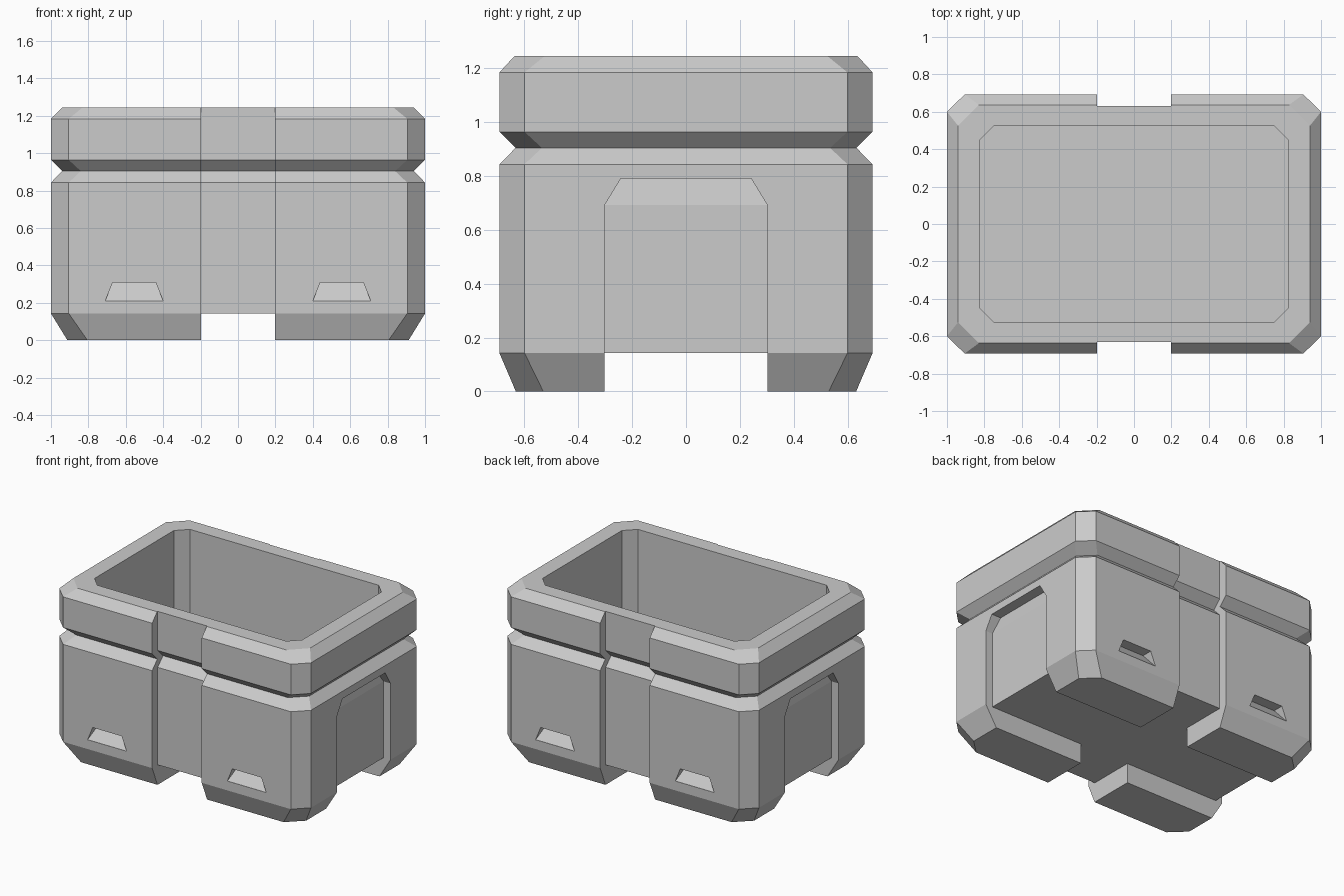
import bpy, bmesh

if "Cube" in bpy.data.objects:
    bpy.data.objects.remove(bpy.data.objects["Cube"])


def make_object(name, rings):
    """Closed solid lofted through rings of equal point count."""
    bm = bmesh.new()
    loops = [[bm.verts.new(p) for p in ring] for ring in rings]
    for a, b in zip(loops, loops[1:]):
        for i in range(len(a)):
            j = (i + 1) % len(a)
            bm.faces.new((a[i], a[j], b[j], b[i]))
    bm.faces.new(loops[0])
    bm.faces.new(loops[-1])
    bmesh.ops.recalc_face_normals(bm, faces=bm.faces)
    mesh = bpy.data.meshes.new(name)
    bm.to_mesh(mesh)
    bm.free()
    ob = bpy.data.objects.new(name, mesh)
    bpy.context.collection.objects.link(ob)
    return ob


def octagon(x, y, cx, cy, z):
    """Rectangle with cut corners; cx, cy are where the cuts start."""
    return [(x, -cy, z), (x, cy, z), (cx, y, z), (-cx, y, z),
            (-x, cy, z), (-x, -cy, z), (-cx, -y, z), (cx, -y, z)]


def rect(x0, x1, y0, y1, z):
    return [(x0, y0, z), (x1, y0, z), (x1, y1, z), (x0, y1, z)]


def cut(target, rings):
    cutter = make_object("cutter", rings)
    cutter.hide_render = True
    mod = target.modifiers.new("cut", 'BOOLEAN')
    mod.operation = 'DIFFERENCE'
    mod.solver = 'EXACT'
    mod.object = cutter
    bpy.context.view_layer.objects.active = target
    bpy.ops.object.modifier_apply(modifier=mod.name)
    bpy.data.objects.remove(cutter, do_unlink=True)


# Outer shell: bevelled foot, V groove, bevelled rim
full = (1.0, 0.693, 0.905, 0.60)
crate = make_object("crate_body", [
    octagon(0.912, 0.632, 0.805, 0.53, 0.0),
    octagon(*full, 0.143),
    octagon(*full, 0.843),
    octagon(0.94, 0.633, 0.84, 0.535, 0.904),
    octagon(*full, 0.964),
    octagon(*full, 1.184),
    octagon(0.94, 0.637, 0.83, 0.525, 1.245)])

# Open interior
inner = (0.825, 0.525, 0.75, 0.45)
cut(crate, [octagon(*inner, 0.22), octagon(*inner, 1.4)])

# Centre channel on front, back and underside; the groove continues inside it
half = [(0.9, -0.1), (0.9, 1.4), (0.63, 1.4), (0.63, 0.964),
        (0.57, 0.904), (0.63, 0.843), (0.63, 0.143)]
profile = half + [(-y, z) for y, z in reversed(half)]
cut(crate, [[(x, y, z) for y, z in profile] for x in (-0.197, 0.197)])

# Cross channel underneath, leaving four corner feet
cut(crate, [rect(-1.2, 1.2, -0.302, 0.302, -0.1),
            rect(-1.2, 1.2, -0.302, 0.302, 0.143)])

for s in (-1, 1):
    # Recessed side panel with narrowing top
    cut(crate, [rect(s * 0.945, s * 1.2, -0.302, 0.302, -0.1),
                rect(s * 0.945, s * 1.2, -0.302, 0.302, 0.692),
                rect(s * 0.925, s * 1.2, -0.242, 0.242, 0.79)])
    # Sloped slots on front and back
    for t in (-1, 1):
        cut(crate, [rect(s * 0.40, s * 0.71, t * 0.692, t * 0.8, 0.21),
                    rect(s * 0.44, s * 0.67, t * 0.615, t * 0.8, 0.308)])
